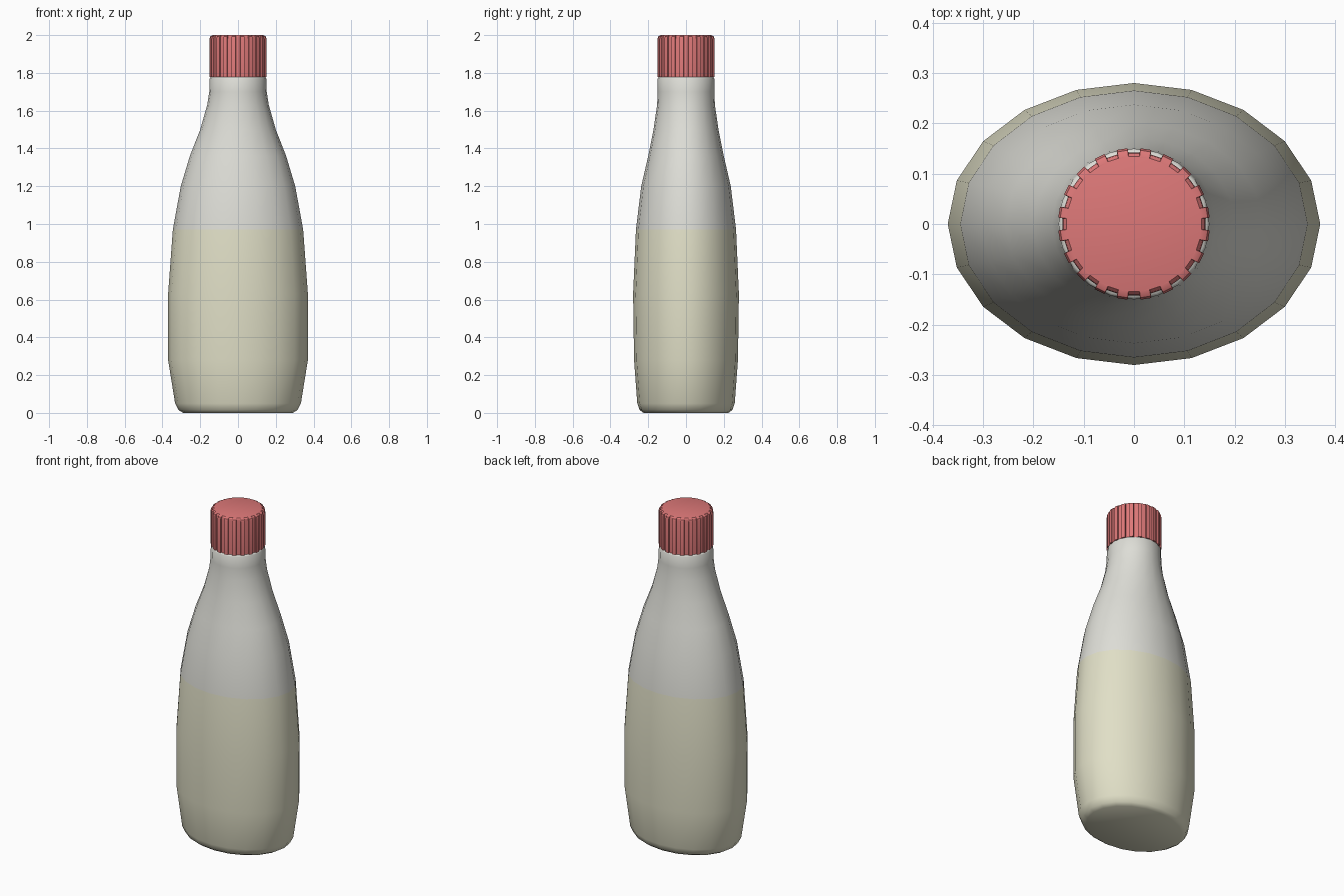
import bpy, bmesh
from math import sin, cos, pi, radians

if "Cube" in bpy.data.objects:
    bpy.data.objects.remove(bpy.data.objects["Cube"])


def material(name, rgb):
    m = bpy.data.materials.new(name)
    m.diffuse_color = (*rgb, 1)
    m.use_nodes = True
    m.node_tree.nodes["Principled BSDF"].inputs["Base Color"].default_value = m.diffuse_color
    return m


def loft(name, rings, mats, mat_index=lambda z: 0, angle=40):
    """Skin equal-length rings of points and cap both ends."""
    bm = bmesh.new()
    loops = [[bm.verts.new(p) for p in ring] for ring in rings]
    n = len(loops[0])
    for a, b in zip(loops, loops[1:]):
        for i in range(n):
            j = (i + 1) % n
            f = bm.faces.new((a[i], a[j], b[j], b[i]))
            f.material_index = mat_index(f.calc_center_median().z)
    bm.faces.new(loops[0][::-1])
    top = bm.faces.new(loops[-1])
    top.material_index = mat_index(top.calc_center_median().z)
    me = bpy.data.meshes.new(name)
    bm.to_mesh(me)
    bm.free()
    for m in mats:
        me.materials.append(m)
    ob = bpy.data.objects.new(name, me)
    bpy.context.collection.objects.link(ob)
    bpy.ops.object.select_all(action='DESELECT')
    ob.select_set(True)
    bpy.context.view_layer.objects.active = ob
    bpy.ops.object.shade_smooth_by_angle(angle=radians(angle))
    return ob


SIDES = 20


def ellipse(rx, ry, z):
    return [(rx * cos(2 * pi * i / SIDES), ry * sin(2 * pi * i / SIDES), z)
            for i in range(SIDES)]


cream = material("cream_contents", (0.75, 0.74, 0.57))
clear = material("bottle_wall", (0.73, 0.73, 0.68))
red = material("red_cap", (0.73, 0.19, 0.19))

# Bottle: oval body blending into a round neck, filled to z = 0.97
profile = [(0.29, 0.225, 0.005), (0.315, 0.245, 0.015), (0.333, 0.258, 0.05),
           (0.37, 0.275, 0.28), (0.37, 0.28, 0.63), (0.345, 0.265, 0.97),
           (0.303, 0.237, 1.2), (0.255, 0.20, 1.36), (0.20, 0.172, 1.5),
           (0.163, 0.153, 1.63), (0.152, 0.15, 1.70), (0.15, 0.15, 1.77),
           (0.145, 0.145, 1.778)]
profile[0] = (0.29, 0.225, 0.0)
loft("bottle", [ellipse(*p) for p in profile], [cream, clear],
     lambda z: int(z > 0.97), angle=60)


# Screw cap: grooved side wall with a chamfered top
def cap_ring(outer, inner, z):
    pts = []
    for i in range(SIDES):
        for off, r in ((-4.8, outer), (-4.5, inner), (4.5, inner), (4.8, outer)):
            a = 2 * pi * i / SIDES + radians(off)
            pts.append((r * cos(a), r * sin(a), z))
    return pts


loft("screw_cap", [cap_ring(0.151, 0.142, 1.778), cap_ring(0.151, 0.142, 1.982),
                   cap_ring(0.147, 0.140, 1.993), cap_ring(0.134, 0.134, 2.0)],
     [red], angle=30)
